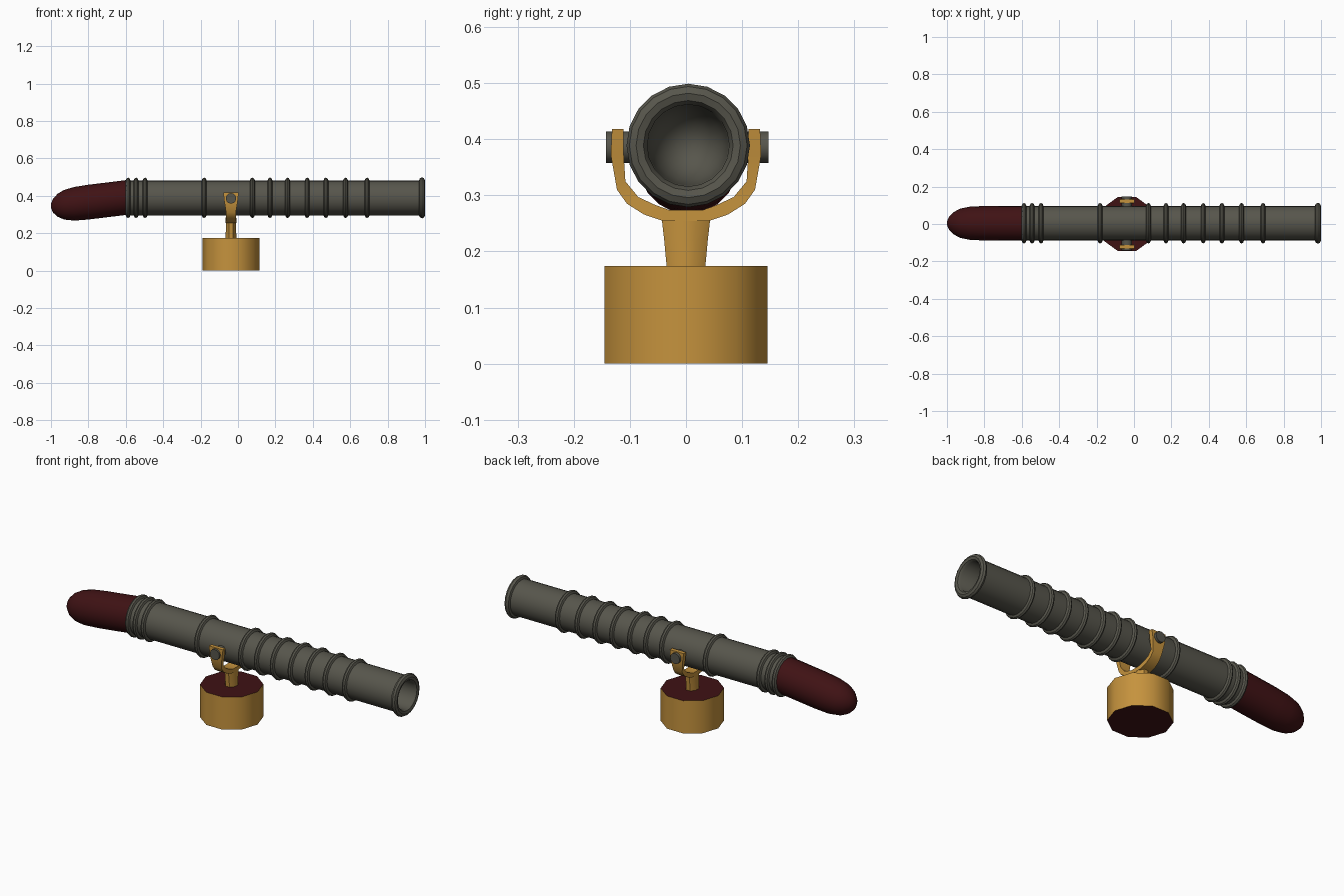
import bpy, bmesh, math
from math import sin, cos, pi

if "Cube" in bpy.data.objects:
    bpy.data.objects.remove(bpy.data.objects["Cube"])

AY, AZ = 0.004, 0.389      # barrel axis
CX = -0.0375               # mount centre


def material(name, rgb):
    m = bpy.data.materials.new(name)
    m.diffuse_color = (*rgb, 1)
    m.use_nodes = True
    m.node_tree.nodes["Principled BSDF"].inputs["Base Color"].default_value = m.diffuse_color
    return m


GREY = material("gunmetal", (0.095, 0.092, 0.072))
GOLD = material("brass", (0.56, 0.29, 0.047))
RED = material("dark red", (0.05, 0.006, 0.007))


def loft(name, rings, mats, cap_start=True, cap_end=True, angle=35):
    """Skin a list of equal-length vertex rings into a smooth-shaded object."""
    bm = bmesh.new()
    vs = [[bm.verts.new(p) for p in ring] for ring in rings]
    n = len(vs[0])
    for a, b in zip(vs, vs[1:]):
        for i in range(n):
            j = (i + 1) % n
            bm.faces.new((a[i], a[j], b[j], b[i]))
    if cap_start:
        bm.faces.new(vs[0][::-1])
    if cap_end:
        bm.faces.new(vs[-1])
    bmesh.ops.recalc_face_normals(bm, faces=bm.faces)
    me = bpy.data.meshes.new(name)
    bm.to_mesh(me)
    bm.free()
    for m in mats:
        me.materials.append(m)
    ob = bpy.data.objects.new(name, me)
    bpy.context.collection.objects.link(ob)
    bpy.ops.object.select_all(action='DESELECT')
    ob.select_set(True)
    bpy.context.view_layer.objects.active = ob
    bpy.ops.object.shade_smooth_by_angle(angle=math.radians(angle))
    return ob


def ring_x(x, r, z=AZ, rz=None, n=20, y=AY):
    rz = r if rz is None else rz
    return [(x, y + r * cos(2 * pi * i / n), z + rz * sin(2 * pi * i / n)) for i in range(n)]


def ring_z(z, rx, ry, n, turn=0.0):
    return [(CX + rx * cos(2 * pi * i / n + turn), ry * sin(2 * pi * i / n + turn), z)
            for i in range(n)]


# Barrel: tube with raised hoops, rolled muzzle and rounded bore
profile = [(-0.605, 0.09)]
for x in (-0.588, -0.545, -0.497, -0.181, 0.077, 0.171, 0.265, 0.37, 0.47, 0.575, 0.69):
    profile += [(x - 0.013, 0.0935), (x - 0.008, 0.104), (x, 0.108),
                (x + 0.008, 0.104), (x + 0.013, 0.0935)]
profile += [(0.968, 0.0935), (0.972, 0.104), (0.984, 0.110), (0.994, 0.105),
            (1.0, 0.093), (0.996, 0.08), (0.985, 0.073),
            (0.72, 0.071), (0.67, 0.062), (0.635, 0.042), (0.62, 0.015)]
loft("barrel", [ring_x(x, r) for x, r in profile], [GREY])

# Drooping rounded grip behind the barrel: x, half width, centre z, half height
grip = [(-0.595, 0.093, 0.391, 0.093), (-0.70, 0.093, 0.378, 0.093),
        (-0.80, 0.092, 0.366, 0.093), (-0.875, 0.089, 0.357, 0.090),
        (-0.93, 0.078, 0.352, 0.079), (-0.965, 0.059, 0.349, 0.061),
        (-0.988, 0.036, 0.347, 0.038), (-1.0, 0.010, 0.346, 0.012)]
loft("grip", [ring_x(x, w, z, h) for x, w, z, h in grip], [RED])

# Ten-sided base with red top and bottom
base = loft("base", [ring_z(0, 0.153, 0.153, 10), ring_z(0.174, 0.153, 0.153, 10)],
            [GOLD, RED], angle=40)
for p in base.data.polygons:
    p.material_index = 1 if abs(p.normal.z) > 0.5 else 0

# Neck flaring up into the fork
neck = [(0.17, 0.031, 0.037), (0.22, 0.030, 0.042), (0.268, 0.030, 0.048)]
loft("neck", [ring_z(z, a, b, 8, pi / 8) for z, a, b in neck], [GOLD], angle=50)

# U-shaped fork: outer y, z, inner y, z, half width along x
half = [(0.132, 0.418, 0.111, 0.418, 0.041), (0.134, 0.372, 0.111, 0.372, 0.036),
        (0.123, 0.310, 0.108, 0.325, 0.026), (0.105, 0.285, 0.085, 0.297, 0.027),
        (0.075, 0.266, 0.055, 0.283, 0.028), (0.040, 0.254, 0.030, 0.274, 0.029)]
path = [(-a, b, -c, d, w) for a, b, c, d, w in half] + half[::-1]
loft("fork", [[(CX - w, oy, oz), (CX + w, oy, oz), (CX + w, iy, iz), (CX - w, iy, iz)]
              for oy, oz, iy, iz, w in path], [GOLD], angle=40)

# Pivot pins joining fork and barrel
for side, name in ((-1, "left_pivot_pin"), (1, "right_pivot_pin")):
    loft(name, [[(CX + 0.028 * cos(2 * pi * i / 12), side * y + 0.002,
                  0.386 + 0.028 * sin(2 * pi * i / 12)) for i in range(12)]
                for y in (0.08, 0.145)], [GREY])
